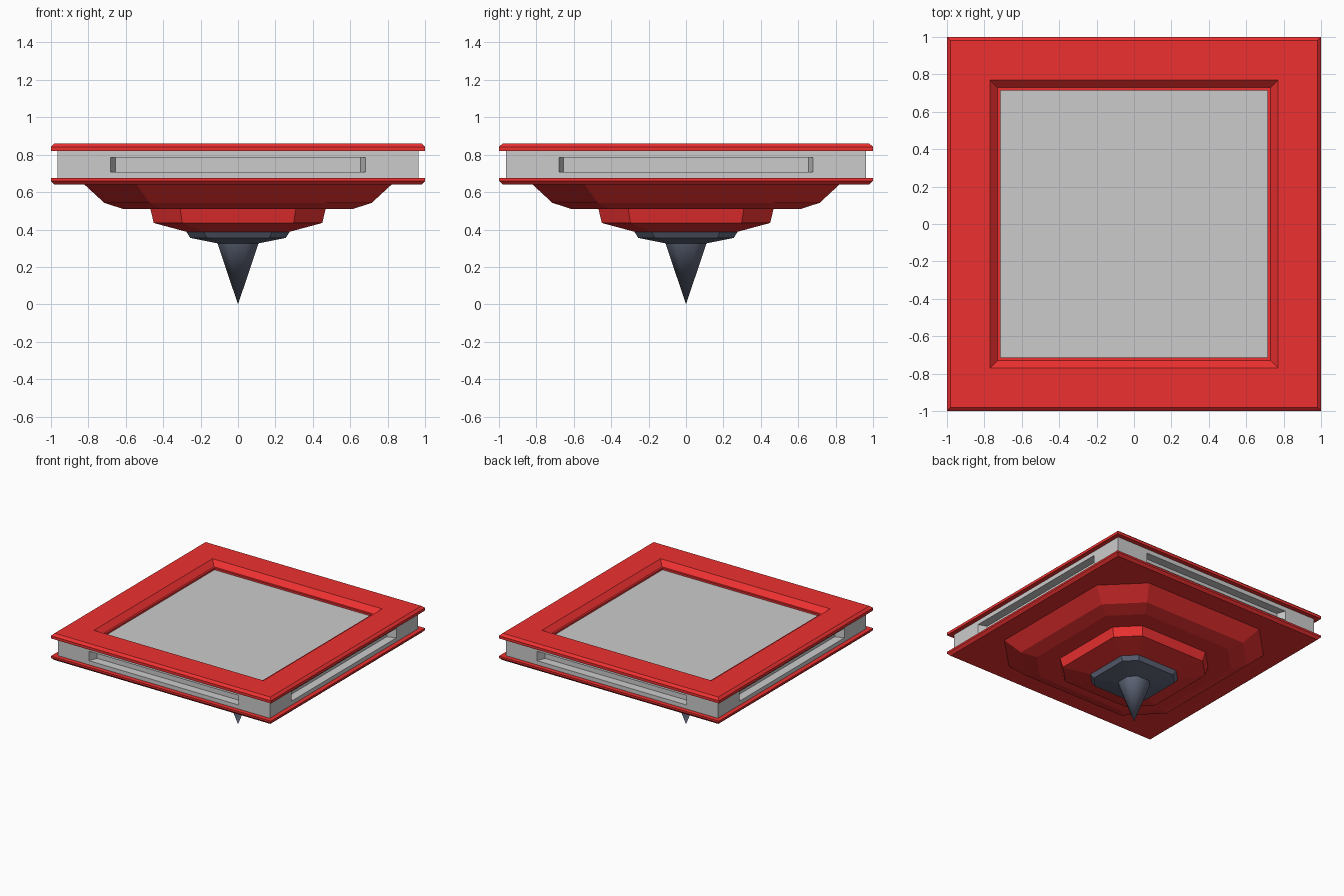
import bpy, bmesh, math
from mathutils import Vector

if "Cube" in bpy.data.objects:
    bpy.data.objects.remove(bpy.data.objects["Cube"])


def material(name, rgb):
    mat = bpy.data.materials.new(name)
    mat.diffuse_color = (*rgb, 1)
    mat.use_nodes = True
    mat.node_tree.nodes["Principled BSDF"].inputs["Base Color"].default_value = mat.diffuse_color
    return mat


RED = material("red_paint", (0.85, 0.03, 0.03))
NAVY = material("dark_navy", (0.12, 0.14, 0.20))


def outline(half, corner):
    """Square of half-width `half`; corner < 1 cuts the corners to an octagon."""
    pts = []
    for i in range(4):
        a = i * math.pi / 2
        c, s = math.cos(a), math.sin(a)
        ends = (-corner, corner) if corner < 1 else (corner,)
        pts += [(half * (c - s * t), half * (s + c * t)) for t in ends]
    return pts


def to_object(name, bm, mat=None):
    bmesh.ops.recalc_face_normals(bm, faces=bm.faces)
    mesh = bpy.data.meshes.new(name)
    bm.to_mesh(mesh)
    bm.free()
    ob = bpy.data.objects.new(name, mesh)
    bpy.context.collection.objects.link(ob)
    if mat:
        mesh.materials.append(mat)
    return ob


def loft(name, profile, mat, corner=1.0, ring=False):
    """Join outlines given as (half-width, z); ring closes the profile on itself."""
    bm = bmesh.new()
    rows = [[bm.verts.new((x, y, z)) for x, y in outline(h, corner)] for h, z in profile]
    n = len(rows[0])
    pairs = list(zip(rows, rows[1:]))
    if ring:
        pairs.append((rows[-1], rows[0]))
    for a, b in pairs:
        for i in range(n):
            j = (i + 1) % n
            bm.faces.new((a[i], a[j], b[j], b[i]))
    if not ring:
        bm.faces.new(rows[0])
        bm.faces.new(rows[-1])
    bmesh.ops.remove_doubles(bm, verts=bm.verts, dist=1e-5)
    return to_object(name, bm, mat)


def slotted_body():
    half, bottom, top = 0.963, 0.672, 0.82
    mid = (bottom + top) / 2
    bm = bmesh.new()
    bmesh.ops.create_cube(bm, size=1)
    for v in bm.verts:
        v.co = Vector((v.co.x * 2 * half, v.co.y * 2 * half, mid + v.co.z * (top - bottom)))
    bm.normal_update()
    sides = [f for f in bm.faces if abs(f.normal.z) < 0.5]
    lid = next(f for f in bm.faces if f.normal.z > 0.5)

    # long slot in each side: mouth outline, then tapered recess
    for face in sides:
        out = face.normal.copy()
        along = Vector((-out.y, out.x, 0))
        for width, depth in ((0.68, 0), (0.655, 0.07)):
            bmesh.ops.inset_individual(bm, faces=[face], thickness=0.01)
            for v in face.verts:
                s = math.copysign(width, v.co.dot(along))
                z = 0.785 if v.co.z > mid else 0.708
                v.co = out * (half - depth) + along * s + Vector((0, 0, z))

    # sunken top panel
    bmesh.ops.inset_individual(bm, faces=[lid], thickness=half - 0.715)
    walls = bmesh.ops.inset_individual(bm, faces=[lid], thickness=0.0005)
    for v in lid.verts:
        v.co.z = 0.805
    return to_object("slotted_body", bm)


slotted_body()

# raised frame around the panel, and the plate under the body
loft("top_frame", [(1, 0.82), (1, 0.842), (0.98, 0.86), (0.77, 0.86),
                   (0.714, 0.805), (0.714, 0.82)], RED, ring=True)
loft("bottom_plate", [(1, 0.675), (1, 0.66), (0.98, 0.64)], RED)

# stepped underside with cut corners
CUT = 0.66
loft("upper_tier", [(0.82, 0.64), (0.715, 0.543), (0.615, 0.51)], RED, CUT)
loft("lower_tier", [(0.468, 0.51), (0.45, 0.435), (0.275, 0.388)], RED, CUT)
loft("tip_collar", [(0.276, 0.388), (0.255, 0.355), (0.11, 0.326)], NAVY, CUT)

# pointed tip
tip = loft("spinning_tip", [(0.11, 0.328), (0, 0)], NAVY, 0.5)
bpy.context.view_layer.objects.active = tip
tip.select_set(True)
bpy.ops.object.shade_smooth_by_angle(angle=math.radians(60))
